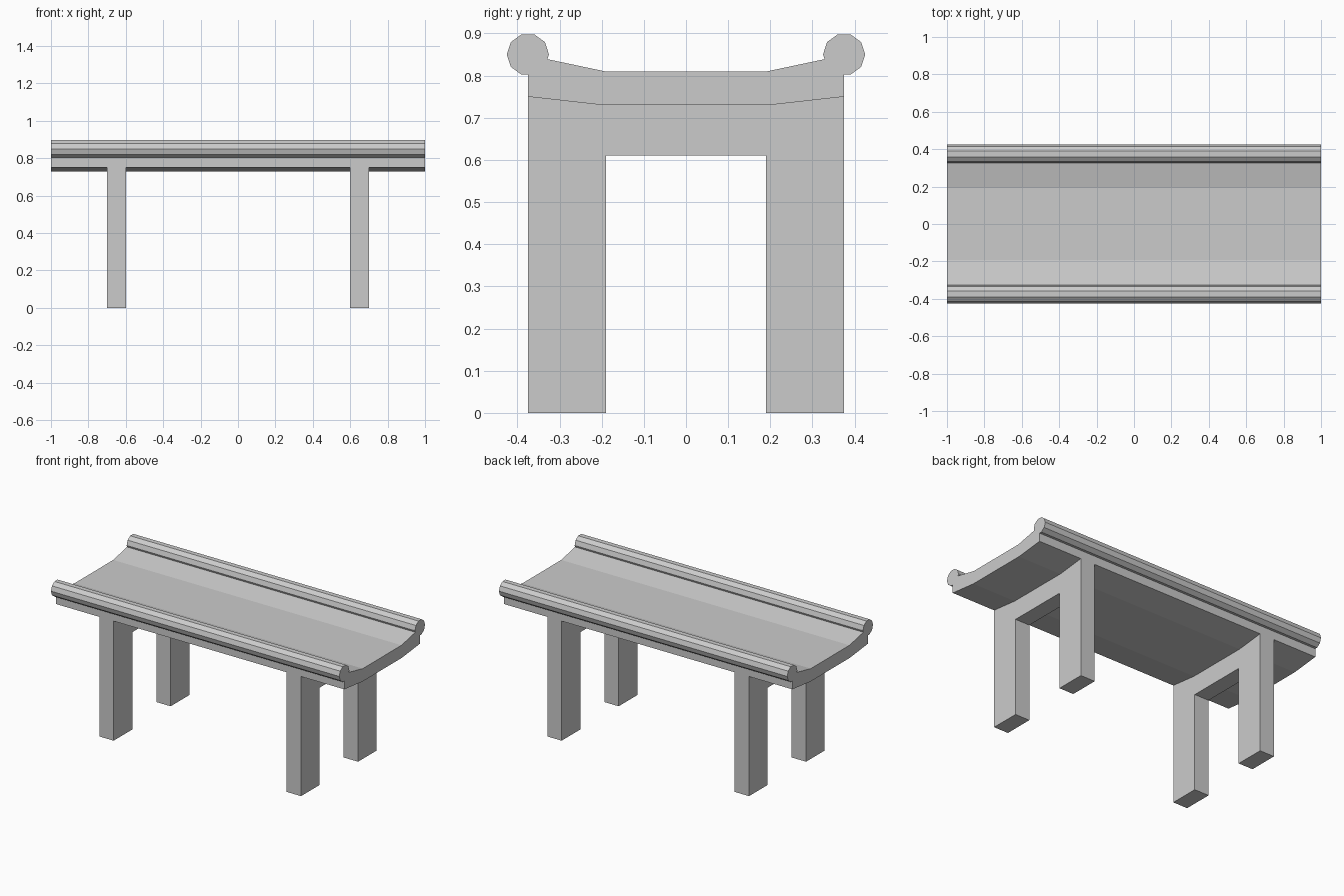
import bpy, bmesh, math

if "Cube" in bpy.data.objects:
    bpy.data.objects.remove(bpy.data.objects["Cube"])


def extrude_profile(name, half, x0, x1):
    """Mirror a (y, z) half-profile across y = 0 and extrude it along x."""
    pts = half + [(-y, z) for y, z in reversed(half)]
    bm = bmesh.new()
    face = bm.faces.new([bm.verts.new((x0, y, z)) for y, z in pts])
    res = bmesh.ops.extrude_face_region(bm, geom=[face], use_keep_orig=True)
    moved = [v for v in res["geom"] if isinstance(v, bmesh.types.BMVert)]
    bmesh.ops.translate(bm, vec=(x1 - x0, 0, 0), verts=moved)
    bmesh.ops.recalc_face_normals(bm, faces=bm.faces)
    # split the concave caps cleanly
    bmesh.ops.triangulate(bm, faces=[f for f in bm.faces if len(f.verts) > 4])
    mesh = bpy.data.meshes.new(name)
    bm.to_mesh(mesh)
    bm.free()
    obj = bpy.data.objects.new(name, mesh)
    bpy.context.collection.objects.link(obj)
    return obj


# Table top: dished slab with a ten-sided scroll along each long edge
roll = [(-0.375 + 0.05 * math.cos(math.radians(a)),
         0.85 + 0.05 * math.sin(math.radians(a))) for a in range(252, -1, -36)]
edge_z = roll[0][1]
top_half = ([(-0.197, 0.73), (-0.375, 0.75), (-0.375, edge_z)] + roll
            + [(-0.329, 0.839), (-0.192, 0.81)])
extrude_profile("table_top", top_half, -1.0, 1.0)

# Leg frames: two legs joined by a crossbar, fitted under the slab
leg_half = [(-0.19, 0.61), (-0.19, 0.0), (-0.375, 0.0),
            (-0.375, 0.75), (-0.197, 0.73)]
for side, x in (("left", -0.65), ("right", 0.65)):
    extrude_profile(side + "_leg_frame", leg_half, x - 0.05, x + 0.05)
